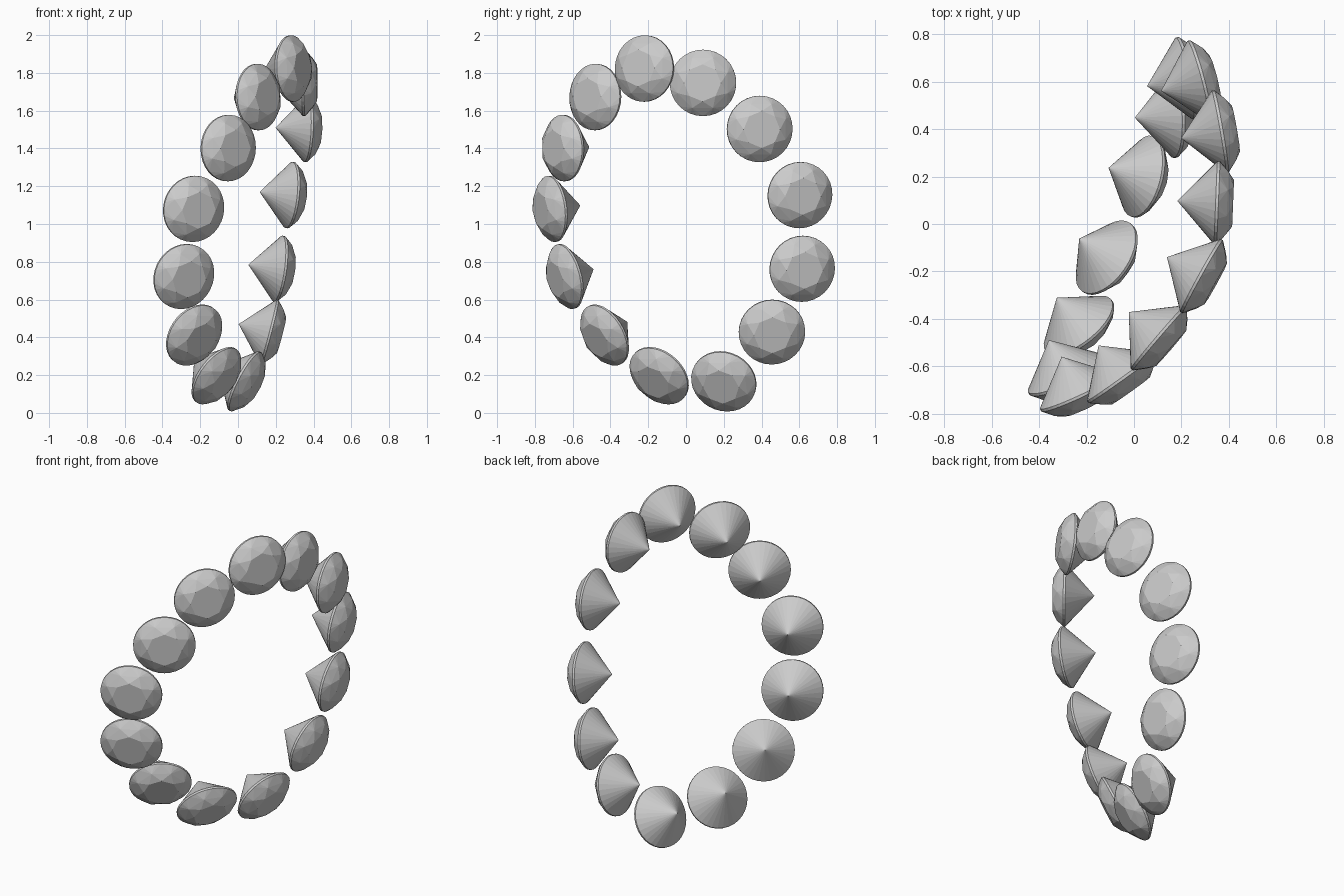
import bpy, bmesh
from math import cos, sin, tau
from mathutils import Vector

R = 0.176          # girdle radius
PAVILION = 0.167   # depth of the pointed underside


def ring(n, r, z, turn=0.0):
    return [(r * cos(tau * (i + turn) / n), r * sin(tau * (i + turn) / n), z) for i in range(n)]


# One brilliant-cut stone: table, crown, thin girdle, pointed pavilion
points = (ring(8, 0.098, 0.068) + ring(8, 0.143, 0.043, 0.5)
          + ring(32, R, 0.006) + ring(32, R, -0.006) + [(0, 0, -PAVILION)])
bm = bmesh.new()
for p in points:
    bm.verts.new(p)
bmesh.ops.convex_hull(bm, input=bm.verts[:])
bmesh.ops.dissolve_limit(bm, angle_limit=0.01, verts=bm.verts[:], edges=bm.edges[:])
bmesh.ops.recalc_face_normals(bm, faces=bm.faces[:])
stone = bpy.data.meshes.new("cut_stone")
bm.to_mesh(stone)
bm.free()

# Girdle centre and facing direction of each stone around the tilted loop
loop = [
    ((0.285, -0.22, 1.823), (0.87, -0.48, 0.04)),
    ((0.35, 0.09, 1.747 - 0.0), (0.99, -0.04, 0.00)),
    ((0.363, 0.39, 1.503), (0.98, 0.17, -0.04)),
    ((0.275, 0.603, 1.153), (0.96, 0.25, -0.10)),
    ((0.217, 0.615, 0.763), (0.97, 0.20, -0.13)),
    ((0.165, 0.455, 0.428), (0.96, 0.04, -0.25)),
    ((0.037, 0.20, 0.167), (0.86, -0.22, -0.45)),
    ((-0.115, -0.142, 0.197), (0.69, -0.48, -0.53)),
    ((-0.232, -0.43, 0.412), (0.56, -0.71, -0.42)),
    ((-0.287, -0.635, 0.722), (0.43, -0.87, -0.23)),
    ((-0.235, -0.71, 1.08), (0.42, -0.90, -0.11)),
    ((-0.052, -0.648, 1.402), (0.58, -0.81, -0.03)),
    ((0.105, -0.48, 1.672), (0.76, -0.65, 0.03)),
]
for i, (centre, facing) in enumerate(loop):
    ob = bpy.data.objects.new(f"stone_{i + 1:02d}", stone)
    bpy.context.collection.objects.link(ob)
    ob.location = centre
    ob.rotation_euler = Vector(facing).to_track_quat('Z', 'Y').to_euler()
